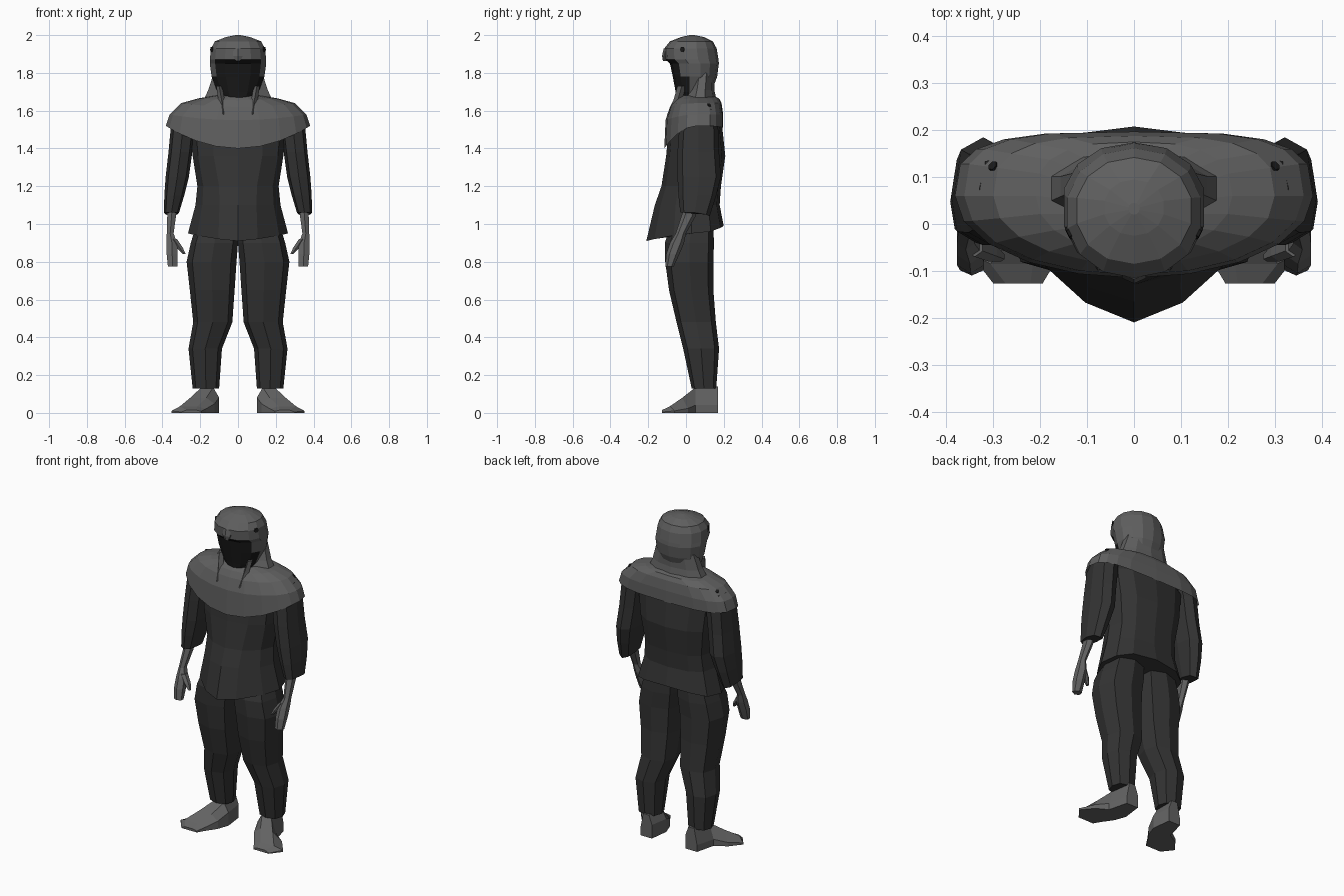
import bpy, bmesh, math
from mathutils import Vector


def material(name, v):
    m = bpy.data.materials.new(name)
    m.diffuse_color = (v, v, v, 1)
    return m


FUR = material("feather grey", 0.115)
SKIN = material("skin grey", 0.125)
CLOTH = material("dark tunic cloth", 0.034)
TROUSER = material("dark trouser cloth", 0.033)
BLACK = material("face shadow black", 0.010)


def spow(v, p):
    return math.copysign(abs(v) ** p, v)


def ring(z, x0, x1, yf, yb, n=12, pf=1.0, pb=1.0, zf=0.0, zb=0.0, ym=None):
    """Closed ring; pf/pb shape front/back, zf/zb raise front/back."""
    ym = (yf + yb) / 2 if ym is None else ym
    pts = []
    for i in range(n):
        a = 2 * math.pi * i / n - math.pi / 2
        c, s = math.cos(a), math.sin(a)
        c = 0 if abs(c) < 1e-6 else c
        s = 0 if abs(s) < 1e-6 else s
        p = pf if s < 0 else pb
        x = (x0 + x1) / 2 + (x1 - x0) / 2 * spow(c, p)
        y = ym + (yb - ym if s > 0 else ym - yf) * spow(s, p)
        pts.append((x, y, z + (zf if s < 0 else zb) * s * s))
    return pts


def loft(name, rings, mats, mirror=False, cap=True, rule=None):
    bm = bmesh.new()
    rows = [[bm.verts.new(p) for p in r] for r in rings]
    n = len(rows[0])
    for a, b in zip(rows, rows[1:]):
        for i in range(n):
            j = (i + 1) % n
            bm.faces.new((a[i], a[j], b[j], b[i]))
    if cap:
        bm.faces.new(rows[0])
        bm.faces.new(rows[-1])
    bmesh.ops.recalc_face_normals(bm, faces=bm.faces)
    if rule:
        for f in bm.faces:
            f.material_index = rule(f)
    me = bpy.data.meshes.new(name)
    bm.to_mesh(me)
    bm.free()
    for m in mats:
        me.materials.append(m)
    ob = bpy.data.objects.new(name, me)
    bpy.context.collection.objects.link(ob)
    if mirror:
        ob.modifiers.new("mirror", 'MIRROR')
    return ob


def dot(name, target, point, r):
    """Thin dark disc resting on the surface of target."""
    bpy.context.view_layer.update()
    ok, loc, nor, _ = target.closest_point_on_mesh(Vector(point))
    q = nor.to_track_quat('Z', 'Y')
    rings = [[loc + q @ Vector((r * math.cos(k * math.pi / 3), r * math.sin(k * math.pi / 3), h))
              for k in range(6)] for h in (-0.002, 0.004)]
    loft(name, rings, [BLACK], mirror=True)


# Trousers: one leg, mirrored
loft("trouser_legs", [ring(z, a, b, f, k, 8, p, p) for z, a, b, f, k, p in (
    (0.13, 0.10, 0.24, 0.03, 0.16, 0.8), (0.34, 0.085, 0.262, -0.015, 0.175, 0.8),
    (0.48, 0.03, 0.237, -0.05, 0.158, 0.75), (0.65, 0.018, 0.255, -0.09, 0.145, 0.75),
    (0.80, 0.008, 0.272, -0.11, 0.145, 0.75), (0.90, 0.0, 0.25, -0.112, 0.148, 0.7),
    (0.98, 0.0, 0.225, -0.085, 0.145, 0.75))], [TROUSER], True)

# Feet: cross-sections from heel to toe, turned outward
feet = []
for y, a, b, h, skew in ((0.17, 0.115, 0.195, 0.14, 0), (0.05, 0.10, 0.225, 0.135, 0),
                         (-0.02, 0.125, 0.295, 0.08, 0.03), (-0.085, 0.17, 0.352, 0.035, 0.025),
                         (-0.127, 0.195, 0.30, 0.015, 0)):
    m, w = (a + b) / 2, b - a
    feet.append([(a, y, 0), (b, y + skew, 0), (b, y + skew, h * 0.3),
                 (m + w * 0.25, y, h), (m - w * 0.25, y, h), (a, y, h * 0.6)])
loft("feet", feet, [SKIN], True)

# Tunic with pointed front hem
loft("tunic", [
    ring(0.95, -0.265, 0.265, -0.21, 0.20, 12, 1.35, 0.75, -0.04, 0.04, 0.03),
    ring(1.10, -0.225, 0.225, -0.165, 0.178, 12, 1.2, 0.75, ym=0.03),
    ring(1.20, -0.215, 0.215, -0.13, 0.185, 12, 1.1, 0.75, ym=0.04),
    ring(1.36, -0.24, 0.24, -0.105, 0.208, 12, 0.9, 0.8, ym=0.05),
    ring(1.53, -0.26, 0.26, -0.09, 0.19, 12, 0.95, 0.75, ym=0.05),
    ring(1.63, -0.20, 0.20, -0.05, 0.16, 12)], [CLOTH])

# Wide sleeves with bulging elbow
loft("sleeves", [ring(z, a, b, f, k, 8, 0.8, 0.75, zf, zb) for z, a, b, f, k, zf, zb in (
    (1.61, 0.21, 0.33, 0.0, 0.15, 0, 0), (1.52, 0.225, 0.355, -0.035, 0.17, 0, 0),
    (1.38, 0.242, 0.368, -0.045, 0.175, 0, 0), (1.25, 0.26, 0.383, -0.045, 0.185, 0, 0),
    (1.15, 0.285, 0.39, -0.04, 0.16, 0, 0), (1.06, 0.312, 0.392, -0.03, 0.125, 0, -0.02))],
    [CLOTH], True)

# Forearms and hands
loft("forearms_and_hands", [ring(z, a, b, f, k, 6) for z, a, b, f, k in (
    (1.12, 0.315, 0.38, 0.0, 0.075), (1.04, 0.325, 0.378, -0.025, 0.05),
    (0.95, 0.338, 0.38, -0.055, 0.0), (0.90, 0.318, 0.382, -0.085, -0.01),
    (0.84, 0.315, 0.382, -0.105, -0.035), (0.775, 0.317, 0.375, -0.11, -0.065))], [SKIN], True)
loft("thumbs", [ring(z, a, b, f, k, 6) for z, a, b, f, k in (
    (0.92, 0.32, 0.36, -0.07, -0.02), (0.875, 0.29, 0.33, -0.08, -0.035),
    (0.84, 0.275, 0.292, -0.08, -0.06))], [SKIN], True)

# Feather mantle draped over shoulders, lower at chest
mantle = loft("feather_mantle", [
    ring(1.52, -0.382, 0.382, -0.115, 0.197, 20, 1.0, 0.6, -0.12, -0.01, 0.06),
    ring(1.58, -0.362, 0.362, -0.108, 0.197, 20, 0.98, 0.6, -0.03, 0.0, 0.06),
    ring(1.64, -0.30, 0.30, -0.085, 0.188, 20, 0.95, 0.65, -0.02, 0.0, 0.06),
    ring(1.665, -0.21, 0.21, -0.065, 0.175, 20, 1.0, 0.75, -0.01, 0.0, 0.06),
    ring(1.68, -0.12, 0.12, -0.04, 0.14, 20)], [FUR], cap=False)
dot("mantle_dots", mantle, (0.31, 0.132, 1.64), 0.011)

# Neck drape spreading from hood to shoulders
loft("neck_drape", [
    ring(1.64, -0.20, 0.20, -0.02, 0.165, 10), ring(1.71, -0.165, 0.165, 0.01, 0.15, 10),
    ring(1.80, -0.135, 0.135, 0.03, 0.15, 10)], [FUR])


# Bird hood, with the dark face opening below the brow
def face_rule(f):
    c = f.calc_center_median()
    return 1 if c.z < 1.865 and c.y < 0.0 and abs(c.x) < 0.115 else 0


hood = loft("bird_hood", [ring(z, -r, r, f, k, 14, 0.95, 0.95) for z, r, f, k in (
    (1.635, 0.065, -0.045, 0.08), (1.70, 0.112, -0.055, 0.135), (1.78, 0.143, -0.07, 0.165),
    (1.85, 0.153, -0.085, 0.174), (1.872, 0.153, -0.112, 0.172), (1.93, 0.146, -0.115, 0.162),
    (1.967, 0.125, -0.085, 0.142), (1.99, 0.065, -0.025, 0.095), (2.0, 0.012, 0.02, 0.045))],
    [FUR, BLACK], rule=face_rule)

# Hooked beak on the brow
loft("beak", [ring(z, -r, r, f, k, 6) for z, r, f, k in (
    (1.862, 0.012, -0.122, -0.1), (1.89, 0.03, -0.127, -0.08), (1.93, 0.03, -0.118, -0.07))], [FUR])
dot("hood_eyes", hood, (0.16, -0.03, 1.925), 0.014)

# Pointed feather strands hanging beside the face
loft("feather_strands", [
    ring(1.73, 0.085, 0.115, -0.045, 0.0, 4), ring(1.66, 0.07, 0.105, -0.065, -0.02, 4),
    ring(1.58, 0.073, 0.08, -0.1, -0.09, 4)], [FUR], True)
